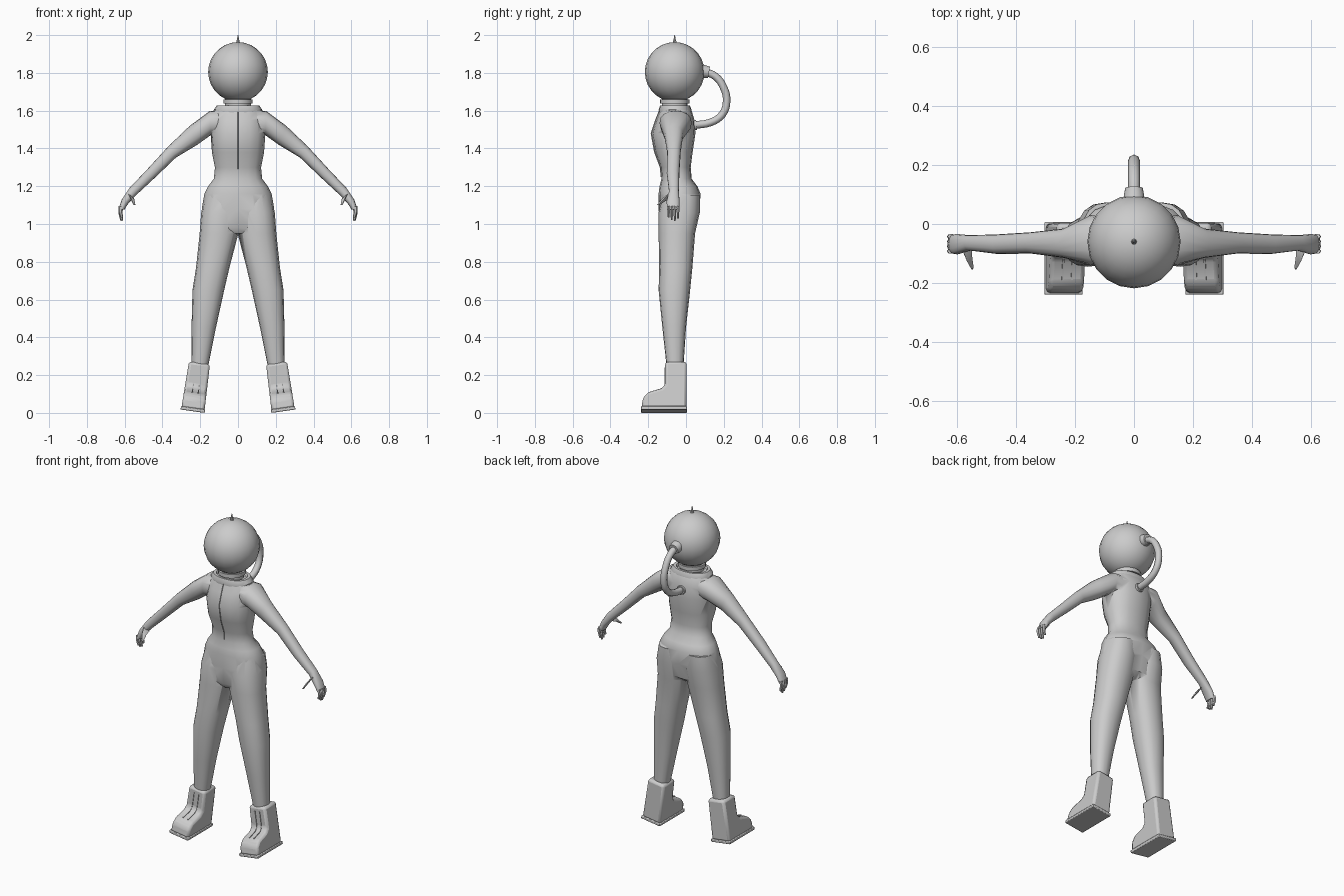
import bpy, bmesh, math
from mathutils import Matrix, Vector

if "Cube" in bpy.data.objects:
    bpy.data.objects.remove(bpy.data.objects["Cube"])


def finish(name, bm, mirror=False, bevel=0, angle=40):
    bmesh.ops.recalc_face_normals(bm, faces=bm.faces[:])
    me = bpy.data.meshes.new(name)
    bm.to_mesh(me)
    bm.free()
    ob = bpy.data.objects.new(name, me)
    bpy.context.collection.objects.link(ob)
    bpy.ops.object.select_all(action='DESELECT')
    ob.select_set(True)
    bpy.context.view_layer.objects.active = ob
    if angle:
        bpy.ops.object.shade_smooth_by_angle(angle=math.radians(angle))
    if bevel:
        m = ob.modifiers.new("bevel", 'BEVEL')
        m.width, m.segments, m.limit_method = bevel, 2, 'ANGLE'
    if mirror:
        ob.modifiers.new("mirror", 'MIRROR')
    return ob


def loft(name, sections, n=16, p=2.3, side=1, **kw):
    """Each section: two opposite points (x, z) and the y range between them."""
    bm = bmesh.new()
    rings = []
    for (ax, az), (bx, bz), y0, y1 in sections:
        ring = []
        for i in range(n):
            t = 2 * math.pi * i / n
            c, s = math.cos(t), math.sin(t)
            u = math.copysign(abs(c) ** (2 / p), c)
            v = math.copysign(abs(s) ** (2 / p), s)
            ring.append(bm.verts.new((side * ((ax + bx) / 2 + u * (bx - ax) / 2),
                                      (y0 + y1) / 2 + v * (y1 - y0) / 2,
                                      (az + bz) / 2 + u * (bz - az) / 2)))
        rings.append(ring)
    for r, q in zip(rings, rings[1:]):
        for i in range(n):
            j = (i + 1) % n
            bm.faces.new((r[i], r[j], q[j], q[i]))
    bm.faces.new(rings[0])
    bm.faces.new(rings[-1])
    return finish(name, bm, **kw)


def flat(rows):
    """Horizontal sections from (z, x0, x1, y0, y1)."""
    return [((x0, z), (x1, z), y0, y1) for z, x0, x1, y0, y1 in rows]


def cone(name, r1, r2, start, end, n=20):
    a, b = Vector(start), Vector(end)
    bm = bmesh.new()
    rot = (b - a).to_track_quat('Z', 'Y').to_matrix().to_4x4()
    bmesh.ops.create_cone(bm, cap_ends=True, segments=n, radius1=r1, radius2=r2,
                          depth=(b - a).length,
                          matrix=Matrix.Translation((a + b) / 2) @ rot)
    return finish(name, bm)


# Suit: torso, legs and arms merged into one skin
torso = [(.95, .10, -.12, .01), (.98, .185, -.14, .05), (1.08, .192, -.145, .072),
         (1.16, .178, -.145, .077), (1.20, .158, -.14, .06), (1.24, .128, -.13, .03),
         (1.30, .122, -.135, .025), (1.38, .138, -.165, .035), (1.48, .145, -.183, .05),
         (1.55, .14, -.16, .045), (1.60, .13, -.14, .03), (1.615, .115, -.135, .02)]
suit = loft("suit", flat([(z, -w, w, a, b) for z, w, a, b in torso]))
leg = flat([(1.15, .002, .175, -.125, .073), (1.06, -.004, .195, -.145, .073),
            (.95, -.002, .203, -.145, .048), (.77, .045, .222, -.142, .034),
            (.65, .073, .241, -.145, .022), (.45, .117, .246, -.125, 0),
            (.22, .163, .247, -.10, -.015)])
arm = [((.07, 1.605), (.07, 1.48), -.13, .02), ((.15, 1.598), (.145, 1.47), -.14, .03),
       ((.255, 1.52), (.215, 1.42), -.115, -.015), ((.37, 1.41), (.328, 1.352), -.10, -.028),
       ((.48, 1.29), (.44, 1.245), -.102, -.035), ((.575, 1.19), (.537, 1.155), -.09, -.038),
       ((.615, 1.13), (.58, 1.11), -.103, -.034), ((.632, 1.08), (.602, 1.075), -.10, -.036)]
for side in (1, -1):
    for rows in (leg, arm):
        limb = loft("limb", rows, side=side)
        bpy.context.view_layer.objects.active = suit
        m = suit.modifiers.new("union", 'BOOLEAN')
        m.operation, m.object, m.solver = 'UNION', limb, 'EXACT'
        bpy.ops.object.modifier_apply(modifier=m.name)
        bpy.data.objects.remove(limb)

# Fingers and thumb
for k, drop in enumerate((.018, .005, 0, .014)):
    y = -.092 + k * .0165
    loft("finger", [((.632, 1.095), (.606, 1.09), y - .009, y + .009),
                    ((.634, 1.06 + drop / 2), (.613, 1.06 + drop / 2), y - .008, y + .008),
                    ((.622, 1.015 + drop), (.608, 1.018 + drop), y - .005, y + .005)],
         n=6, p=2, mirror=True)
loft("thumb", [((.585, 1.165), (.55, 1.135), -.10, -.06),
               ((.572, 1.14), (.548, 1.125), -.128, -.095),
               ((.553, 1.10), (.543, 1.10), -.155, -.14)], n=6, p=2, mirror=True)


# Boots: side profiles extruded across and leaned outward with the legs
def boot_part(name, profile, top, bottom, bevel, x=0):
    bm = bmesh.new()
    lean = Matrix.Translation((.24, 0, .009)) @ Matrix.Rotation(math.radians(-8), 4, 'Y')
    sides = []
    for s in (-1, 1):
        sides.append([bm.verts.new(lean @ Vector(
            (x + s * (bottom + (top - bottom) * z / .26), y, z))) for y, z in profile])
    a, b = sides
    for i in range(len(a)):
        j = (i + 1) % len(a)
        bm.faces.new((a[i], a[j], b[j], b[i]))
    bm.faces.new(a)
    bm.faces.new(b)
    return finish(name, bm, mirror=True, bevel=bevel, angle=30)


boot_part("boot", [(.002, .01), (.004, .258), (-.11, .258), (-.11, .135), (-.13, .115),
                   (-.20, .095), (-.228, .065), (-.236, .01)], .056, .062, .014)
boot_part("boot_sole", [(.006, 0), (.006, .018), (-.239, .018), (-.239, 0)], .065, .065, .004)
for x in (-.016, .016):
    boot_part("boot_tongue_seam", [(-.10, .23), (-.114, .23), (-.114, .137), (-.132, .119),
                                   (-.19, .102), (-.19, .09), (-.10, .09)], .003, .003, 0, x)

# Front zip and collar
loft("front_zip", [((-.004, z), (.004, z), y - .004, y + .02) for z, y in
                   ((1.25, -.13), (1.30, -.135), (1.38, -.165), (1.48, -.183),
                    (1.55, -.16), (1.60, -.14))], n=4, p=2)
loft("collar", flat([(1.585, -.125, .125, -.142, .03), (1.605, -.128, .128, -.145, .03),
                     (1.628, -.112, .112, -.137, .02), (1.628, -.095, .095, -.125, .008),
                     (1.612, -.085, .085, -.12, 0)]), n=20, p=2.2)

# Neck, helmet and antenna
cone("neck", .068, .068, (0, -.06, 1.60), (0, -.06, 1.67))
cone("neck_ring", .078, .078, (0, -.06, 1.637), (0, -.06, 1.66))
bm = bmesh.new()
bmesh.ops.create_uvsphere(bm, u_segments=20, v_segments=14, radius=.158,
                          matrix=Matrix.Translation((0, -.06, 1.805)))
finish("helmet", bm)
cone("antenna_base", .011, .007, (0, -.06, 1.955), (0, -.06, 1.975), 8)
cone("antenna", .007, .002, (0, -.06, 1.97), (0, -.06, 2.0), 8)

# Air hose and its fittings
cone("helmet_fitting", .037, .03, (0, .08, 1.81), (0, .122, 1.803))
cone("back_fitting", .03, .026, (0, .02, 1.522), (0, .056, 1.525))
cu = bpy.data.curves.new("air_hose", 'CURVE')
cu.dimensions, cu.bevel_depth, cu.bevel_resolution = '3D', .02, 2
cu.resolution_u, cu.use_fill_caps = 4, True
path = [(.10, 1.806), (.155, 1.782), (.198, 1.725), (.215, 1.65),
        (.192, 1.58), (.13, 1.538), (.035, 1.523)]
sp = cu.splines.new('BEZIER')
sp.bezier_points.add(len(path) - 1)
for bp, (y, z) in zip(sp.bezier_points, path):
    bp.co = (0, y, z)
    bp.handle_left_type = bp.handle_right_type = 'AUTO'
sp.use_smooth = True
bpy.context.collection.objects.link(bpy.data.objects.new("air_hose", cu))
